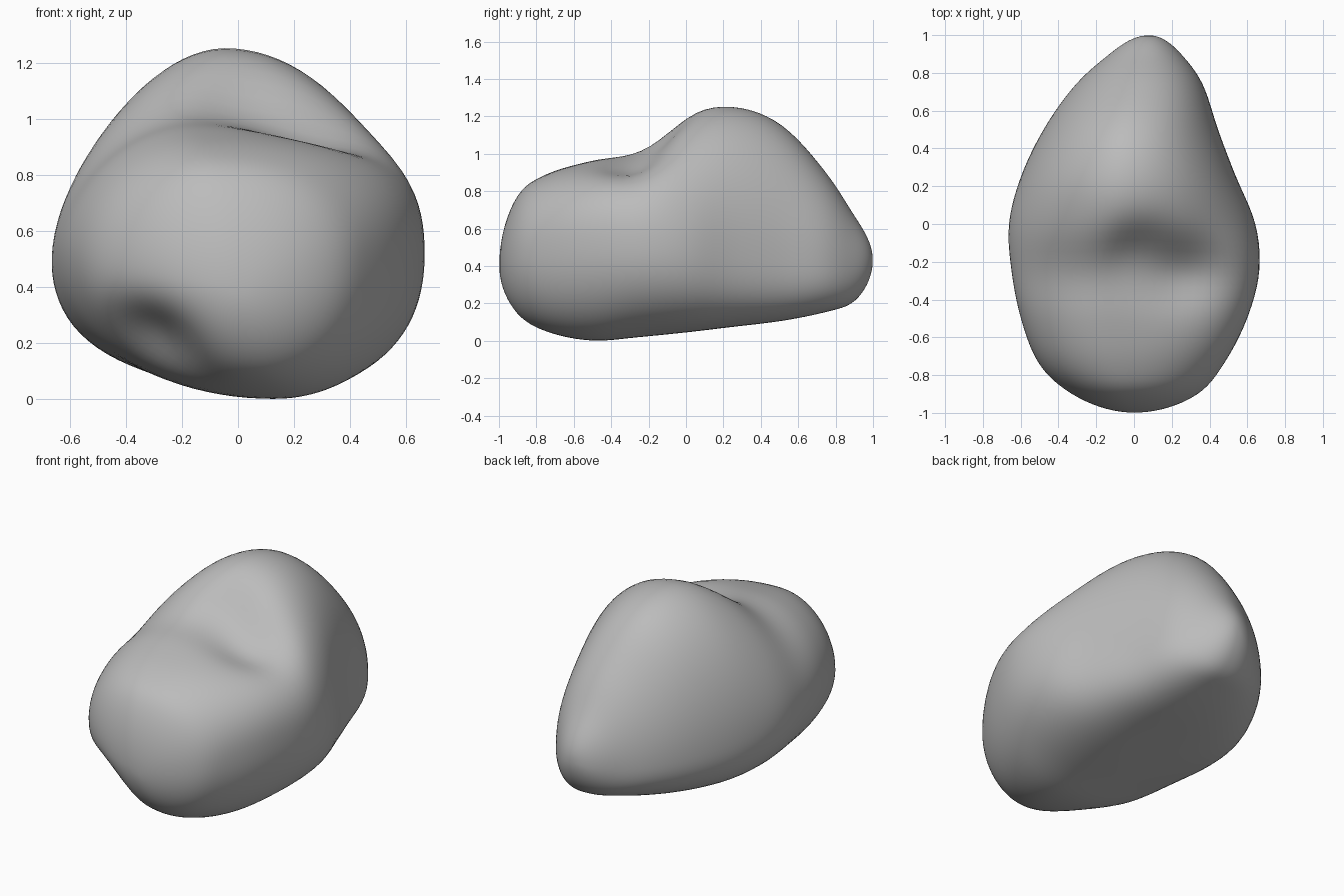
import bpy
import bmesh
from math import cos, sin, pi, acos, exp
from mathutils import Vector

if "Cube" in bpy.data.objects:
    bpy.data.objects.remove(bpy.data.objects["Cube"], do_unlink=True)

RINGS, SIDES = 64, 96

# Outline curves, each sampled at these stations from front to back
stations = [-1, -.9, -.75, -.5, -.25, 0, .25, .5, .75, .9, 1]
curves = {
    "left": [0, -.34, -.5, -.6, -.65, -.665, -.6, -.48, -.3, -.13, .08],
    "right": [0, .34, .47, .6, .665, .645, .54, .445, .36, .25, .08],
    "bottom": [.4, .14, .05, 0, .02, .045, .075, .105, .155, .21, .43],
    "top": [.4, .78, .89, .965, 1.02, 1.215, 1.255, 1.165, .9, .67, .43],
    "crest_x": [0, -.05, -.1, -.15, -.15, -.06, -.05, -.03, .03, .06, .08],
    "keel_x": [0, .06, .1, .13, .13, .12, .1, .1, .1, .09, .08],
    "waist": [.4, .44, .48, .52, .52, .5, .46, .43, .4, .4, .43],
    "round_left": [2, 2, 2, 1.9, 1.75, 1.7, 1.8, 1.8, 1.8, 1.9, 2],
    "round_right": [2, 2.2, 2.5, 2.7, 2.6, 1.95, 2.05, 2.1, 2.1, 2, 2],
    "round_low": [2, 2, 2.1, 2.1, 2.2, 2.4, 2.7, 2.7, 2.5, 2.3, 2],
}


def sample(name, angle):
    """Smooth cubic through the stations, spaced by angle so the ends are round."""
    values = curves[name]
    keys = [acos(-y) for y in stations]
    last = len(keys) - 1
    i = max(k for k in range(last) if keys[k] <= angle + 1e-9)

    def slope(k):
        a, b = max(k - 1, 0), min(k + 1, last)
        return (values[b] - values[a]) / (keys[b] - keys[a])

    span = keys[i + 1] - keys[i]
    t = (angle - keys[i]) / span
    start, end = values[i], values[i + 1]
    ease = t * t * (3 - 2 * t)
    pull = t * (1 - t) * span * ((1 - t) * slope(i) - t * slope(i + 1))
    return start + (end - start) * ease + pull


def ring_point(angle, turn):
    """Point on a cross-section made of four superellipse quarters."""
    s = {name: sample(name, angle) for name in curves}
    c, h = cos(turn), sin(turn)
    upper, rightward = h >= 0, c >= 0
    middle = s["crest_x"] if upper else s["keel_x"]
    edge = s["right"] if rightward else s["left"]
    tip = s["top"] if upper else s["bottom"]
    power = s["round_low"]
    if upper:
        power = s["round_right"] if rightward else s["round_left"]
    scale = (abs(c) ** power + abs(h) ** power) ** (-1 / power)
    x = middle + (edge - middle) * abs(c) * scale
    z = s["waist"] + (tip - s["waist"]) * abs(h) * scale
    return Vector((x, -cos(angle), z))


# Hollows: centre, reach, push
hollows = [
    (Vector((-.3, -.8, .18)), .18, Vector((.03, .08, .07))),
    (Vector((.02, -.1, 1.08)), .17, Vector((0, .02, -.06))),
    (Vector((.26, -.24, .96)), .2, Vector((-.01, 0, -.085))),
]


def weathered(point):
    shift = Vector()
    for centre, reach, push in hollows:
        shift += push * exp(-((point - centre).length / reach) ** 2)
    return point + shift


# Boulder body: loft the rings and close both ends with fans
bm = bmesh.new()
rings = []
for i in range(1, RINGS):
    angle = pi * i / RINGS
    rings.append([bm.verts.new(weathered(ring_point(angle, 2 * pi * j / SIDES)))
                  for j in range(SIDES)])
front_tip = bm.verts.new(ring_point(0, 0))
back_tip = bm.verts.new(ring_point(pi, 0))
for j in range(SIDES):
    k = (j + 1) % SIDES
    bm.faces.new((front_tip, rings[0][j], rings[0][k]))
    bm.faces.new((back_tip, rings[-1][k], rings[-1][j]))
    for a, b in zip(rings, rings[1:]):
        bm.faces.new((a[j], b[j], b[k], a[k]))
for _ in range(4):
    bmesh.ops.smooth_vert(bm, verts=bm.verts, factor=.5,
                          use_axis_x=True, use_axis_y=True, use_axis_z=True)
bmesh.ops.recalc_face_normals(bm, faces=bm.faces)
mesh = bpy.data.meshes.new("boulder")
bm.to_mesh(mesh)
bm.free()
mesh.shade_smooth()
boulder = bpy.data.objects.new("boulder", mesh)
bpy.context.collection.objects.link(boulder)

# Plain grey stone
stone = bpy.data.materials.new("grey stone")
stone.use_nodes = True
colour = (.5, .5, .5, 1)
stone.diffuse_color = colour
stone.node_tree.nodes["Principled BSDF"].inputs["Base Color"].default_value = colour
mesh.materials.append(stone)
